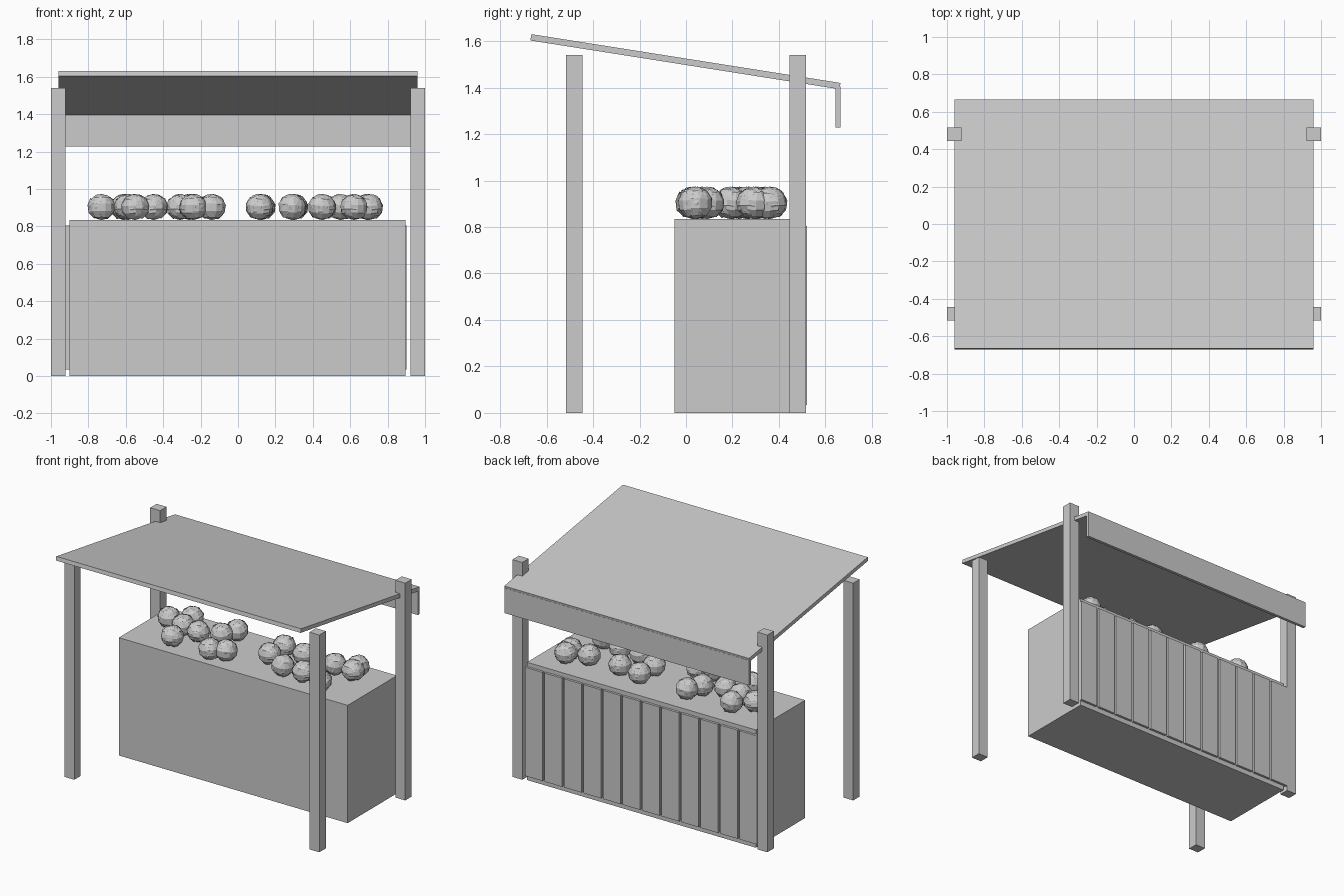
import bpy, bmesh, math, random
from mathutils import Vector, Matrix

random.seed(4)
cube = bpy.data.objects.get("Cube")
if cube:
    bpy.data.objects.remove(cube, do_unlink=True)

grey = bpy.data.materials.new("plain_grey")
grey.use_nodes = True
colour = (0.6, 0.6, 0.6, 1)
grey.diffuse_color = colour
grey.node_tree.nodes["Principled BSDF"].inputs["Base Color"].default_value = colour


def add_object(name, mesh, location=(0, 0, 0)):
    ob = bpy.data.objects.new(name, mesh)
    ob.location = location
    bpy.context.scene.collection.objects.link(ob)
    return ob


def mesh_from(name, bm):
    mesh = bpy.data.meshes.new(name)
    bm.to_mesh(mesh)
    bm.free()
    mesh.materials.append(grey)
    return mesh


def box(name, x0, x1, y0, y1, z0, z1):
    bm = bmesh.new()
    bmesh.ops.create_cube(bm, size=1)
    bmesh.ops.scale(bm, vec=(x1 - x0, y1 - y0, z1 - z0), verts=bm.verts)
    centre = ((x0 + x1) / 2, (y0 + y1) / 2, (z0 + z1) / 2)
    return add_object(name, mesh_from(name, bm), centre)


def extrude_x(name, profile, half):
    """Extrude a closed (y, z) profile along x."""
    bm = bmesh.new()
    face = bm.faces.new([bm.verts.new((-half, y, z)) for y, z in profile])
    out = bmesh.ops.extrude_face_region(bm, geom=[face])
    moved = [v for v in out["geom"] if isinstance(v, bmesh.types.BMVert)]
    bmesh.ops.translate(bm, vec=(2 * half, 0, 0), verts=moved)
    bmesh.ops.recalc_face_normals(bm, faces=bm.faces)
    return add_object(name, mesh_from(name, bm))


# Corner posts
for side, sx in (("left", 1), ("right", -1)):
    for end, sy in (("front", -1), ("back", 1)):
        xs = sorted((sx * 0.922, sx))
        ys = sorted((sy * 0.445, sy * 0.517))
        box(f"{end}_{side}_post", *xs, *ys, 0, 1.54)

# Sloping roof and the hanging board on its low edge
extrude_x("roof", [(-0.67, 1.603), (-0.665, 1.63), (0.665, 1.42), (0.661, 1.393)], 0.96)
box("roof_hanging_board", -0.96, 0.96, 0.643, 0.664, 1.228, 1.405)

# Counter with a row of planks
box("counter", -0.9, 0.895, -0.05, 0.503, 0, 0.835)
for i in range(12):
    left = 0.9 - i * 0.153
    box(f"counter_plank_{i + 1}", left - 0.138, left, 0.5, 0.52, 0.035, 0.805)


# Leafy heads of produce: a faceted core wrapped in overlapping leaf patches
def leaf(bm, turn, tilt, radius):
    n = 4
    rot = Matrix.Rotation(turn, 3, "Z") @ Matrix.Rotation(tilt, 3, "Y")
    grid = []
    for i in range(n):
        lat = (i / (n - 1) - 0.5) * 1.7
        width = 0.55 if i in (0, n - 1) else 1.0
        row = []
        for j in range(n):
            lon = (j / (n - 1) - 0.5) * 1.5 * width
            p = Vector((math.cos(lat) * math.cos(lon), math.cos(lat) * math.sin(lon), math.sin(lat)))
            row.append(bm.verts.new(rot @ p * radius * random.uniform(0.98, 1.03)))
        grid.append(row)
    for a, b in zip(grid, grid[1:]):
        for j in range(n - 1):
            bm.faces.new((a[j], a[j + 1], b[j + 1], b[j]))


bm = bmesh.new()
bmesh.ops.create_icosphere(bm, subdivisions=2, radius=0.073)
for i in range(6):
    leaf(bm, i * math.tau / 6, random.uniform(-0.25, 0.25), 0.074 + 0.002 * (i % 2))
for i in range(3):
    leaf(bm, i * math.tau / 3, -1.15, 0.073)
for v in bm.verts:
    v.co.z = max(-0.071, min(0.071, v.co.z * 0.96))
produce = mesh_from("produce", bm)

spots = [(-0.73, 0.27), (-0.61, 0.36), (-0.55, 0.05), (-0.59, 0.23), (-0.45, 0.2),
         (-0.24, 0.03), (-0.31, 0.26), (-0.26, 0.36), (-0.14, 0.07),
         (0.115, 0.19), (0.125, 0.34), (0.29, 0.09), (0.3, 0.31), (0.45, 0.09),
         (0.62, 0.04), (0.55, 0.3), (0.7, 0.29), (0.69, 0.36)]
for i, (x, y) in enumerate(spots):
    head = add_object(f"produce_{i + 1}", produce, (x, y, 0.904))
    head.rotation_euler.z = random.uniform(0, math.tau)
